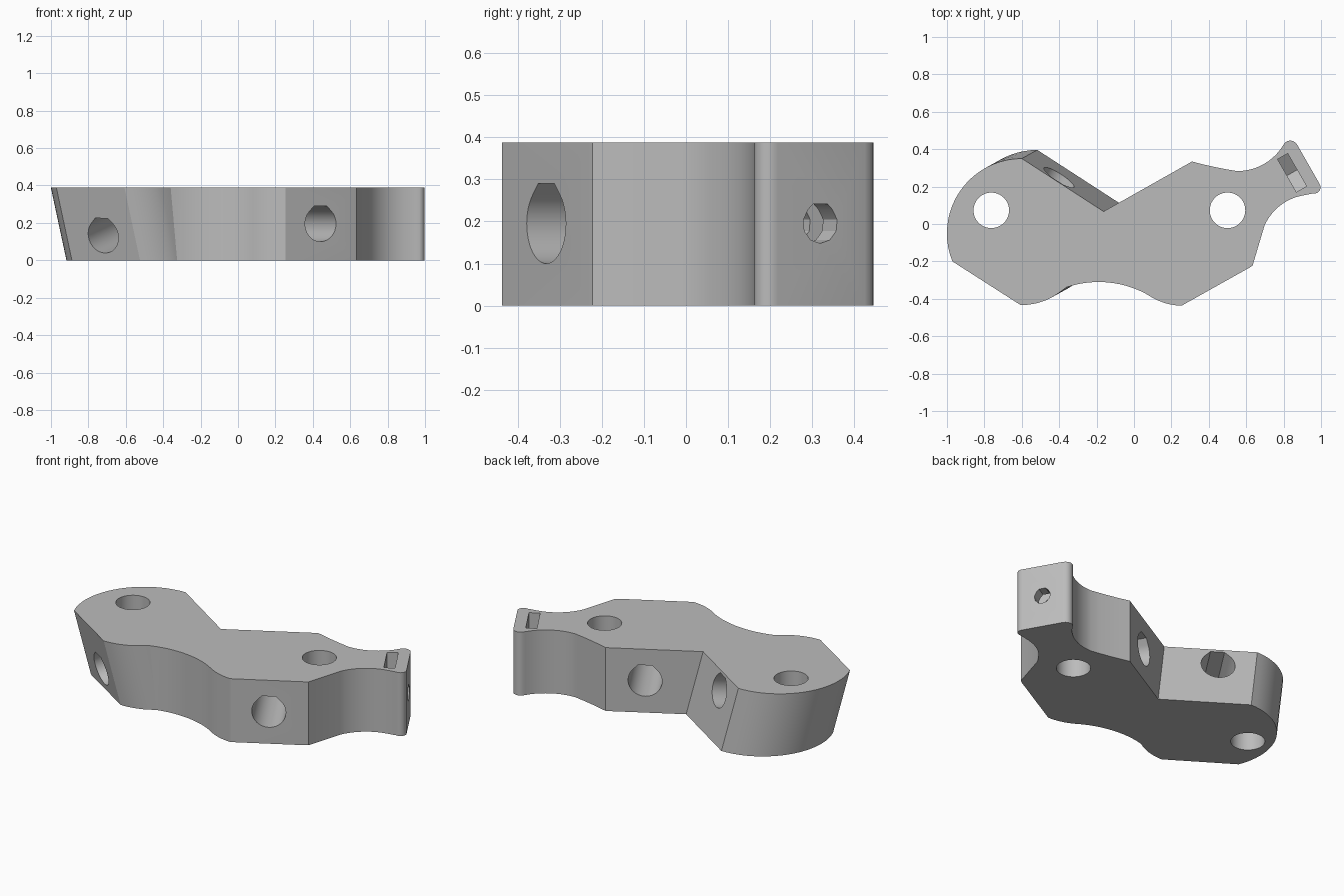
import bpy, bmesh, math
from mathutils import Vector, Matrix

cube = bpy.data.objects.get("Cube")
if cube:
    bpy.data.objects.remove(cube, do_unlink=True)

HEIGHT = 0.388
LEAN = Vector((0.083, 0.046))   # how far the foot of the leaning end moves inward


def arc(a, m, b, n=8):
    """Points on the circle through a, m and b."""
    a, m, b = Vector(a), Vector(m), Vector(b)
    d = 2 * (a.x * (m.y - b.y) + m.x * (b.y - a.y) + b.x * (a.y - m.y))
    aa, mm, bb = a.dot(a), m.dot(m), b.dot(b)
    c = Vector(((aa * (m.y - b.y) + mm * (b.y - a.y) + bb * (a.y - m.y)) / d,
                (aa * (b.x - m.x) + mm * (a.x - b.x) + bb * (m.x - a.x)) / d))
    start, turn = a - c, -(a - c).angle_signed(b - c)
    return [c + Matrix.Rotation(turn * i / n, 2) @ start for i in range(n + 1)]


def make_object(name, lower, upper):
    """Closed solid between two matching rings of 3D points."""
    bm = bmesh.new()
    lo = [bm.verts.new(p) for p in lower]
    hi = [bm.verts.new(p) for p in upper]
    bm.faces.new(lo[::-1])
    bm.faces.new(hi)
    for i in range(len(lo)):
        j = (i + 1) % len(lo)
        bm.faces.new((lo[i], lo[j], hi[j], hi[i]))
    bmesh.ops.recalc_face_normals(bm, faces=bm.faces)
    mesh = bpy.data.meshes.new(name)
    bm.to_mesh(mesh)
    bm.free()
    ob = bpy.data.objects.new(name, mesh)
    bpy.context.collection.objects.link(ob)
    return ob


def prism(name, outline, start, end):
    """Extrude a (sideways, upward) outline from start to end."""
    start, end = Vector(start), Vector(end)
    d = (end - start).normalized()
    side = Vector((0, 1, 0)) if abs(d.z) > 0.9 else d.cross(Vector((0, 0, 1))).normalized()
    up = side.cross(d)
    ring = [side * u + up * v for u, v in outline]
    return make_object(name, [start + p for p in ring], [end + p for p in ring])


def circle(r, n=48):
    return [(r * math.cos(math.tau * i / n), r * math.sin(math.tau * i / n)) for i in range(n)]


def teardrop(r, n):
    """Round hole with a flattened peak."""
    angles = [math.radians(135 + 270 * i / n) for i in range(n + 1)]
    k = r * (math.sqrt(2) - 1)
    return [(r * math.cos(t), r * math.sin(t)) for t in angles] + [(k, r), (-k, r)]


# Leaning end: rounded back, flat front, start of the wavy front edge
leaning = arc((-0.6, 0.35), (-0.883, 0.233), (-0.971, -0.2), 20)
leaning += arc((-0.607, -0.433), (-0.5, -0.418), (-0.41, -0.374), 6)

# Upright end: wavy front, flat corner, eared tip, straight flank
bay = arc((-0.36, -0.338), (-0.19, -0.31), (0.06, -0.371), 12)
upright = bay[1:] + arc((0.08, -0.383), (0.16, -0.421), (0.254, -0.437), 6)
upright += [Vector((0.618, -0.233)), Vector((0.634, -0.222))]
upright += arc((0.698, -0.008), (0.765, 0.085), (0.89, 0.15), 10)
upright += arc((0.955, 0.163), (0.993, 0.179), (0.99, 0.218), 6)
upright += arc((0.872, 0.425), (0.832, 0.446), (0.797, 0.42), 6)
upright += arc((0.797, 0.42), (0.69, 0.318), (0.55, 0.283), 10)[1:]
upright += arc((0.55, 0.283), (0.43, 0.305), (0.31, 0.334), 4)[1:]

notch = Vector((-0.163, 0.067))
top = leaning + [bay[0]] + upright + [notch]
bottom = [p + LEAN for p in leaning] + [bay[0] + LEAN * 0.45] + upright + [notch + LEAN]
body = make_object("bracket_body", [p.to_3d() for p in bottom],
                   [Vector((p.x, p.y, HEIGHT)) for p in top])

# Holes and nut pocket
cutters = [prism("bore_cutter", circle(0.095), (x, 0.073, -0.1), (x, 0.073, 0.5))
           for x in (-0.763, 0.5)]


def cross_hole(name, outline, a, b, extra):
    a, b = Vector(a), Vector(b)
    d = (b - a).normalized() * extra
    cutters.append(prism(name, outline, a - d, b + d))


cross_hole("upright_cross_hole", teardrop(0.095, 36), (0.44, -0.33, 0.195), (0.12, 0.224, 0.195), 0.15)
cross_hole("leaning_cross_hole", teardrop(0.095, 36), (-0.735, -0.32, 0.125), (-0.4, 0.25, 0.28), 0.15)
cross_hole("set_screw_hole", teardrop(0.047, 8), (0.5, 0.073, 0.195), (1.02, 0.369, 0.195), 0)

pocket = [(-0.101, 0.5), (-0.101, 0.14), (0, 0.08), (0.101, 0.14), (0.101, 0.5)]
mid, half = Vector((0.845, 0.274, 0)), Vector((0.027, 0.0155, 0))
cutters.append(prism("nut_pocket", pocket, mid - half, mid + half))

bpy.ops.object.select_all(action='DESELECT')
bpy.context.view_layer.objects.active = body
body.select_set(True)
for cutter in cutters:
    cutter.hide_render = True
    mod = body.modifiers.new(cutter.name, 'BOOLEAN')
    mod.operation, mod.solver, mod.object = 'DIFFERENCE', 'EXACT', cutter
    bpy.ops.object.modifier_apply(modifier=mod.name)
    bpy.data.objects.remove(cutter, do_unlink=True)

# Single plain grey
grey = bpy.data.materials.new("plain_grey")
grey.use_nodes = True
colour = (0.5, 0.5, 0.5, 1)
grey.diffuse_color = colour
grey.node_tree.nodes["Principled BSDF"].inputs["Base Color"].default_value = colour
body.data.materials.clear()
body.data.materials.append(grey)
bpy.ops.object.shade_smooth_by_angle(angle=math.radians(25))
